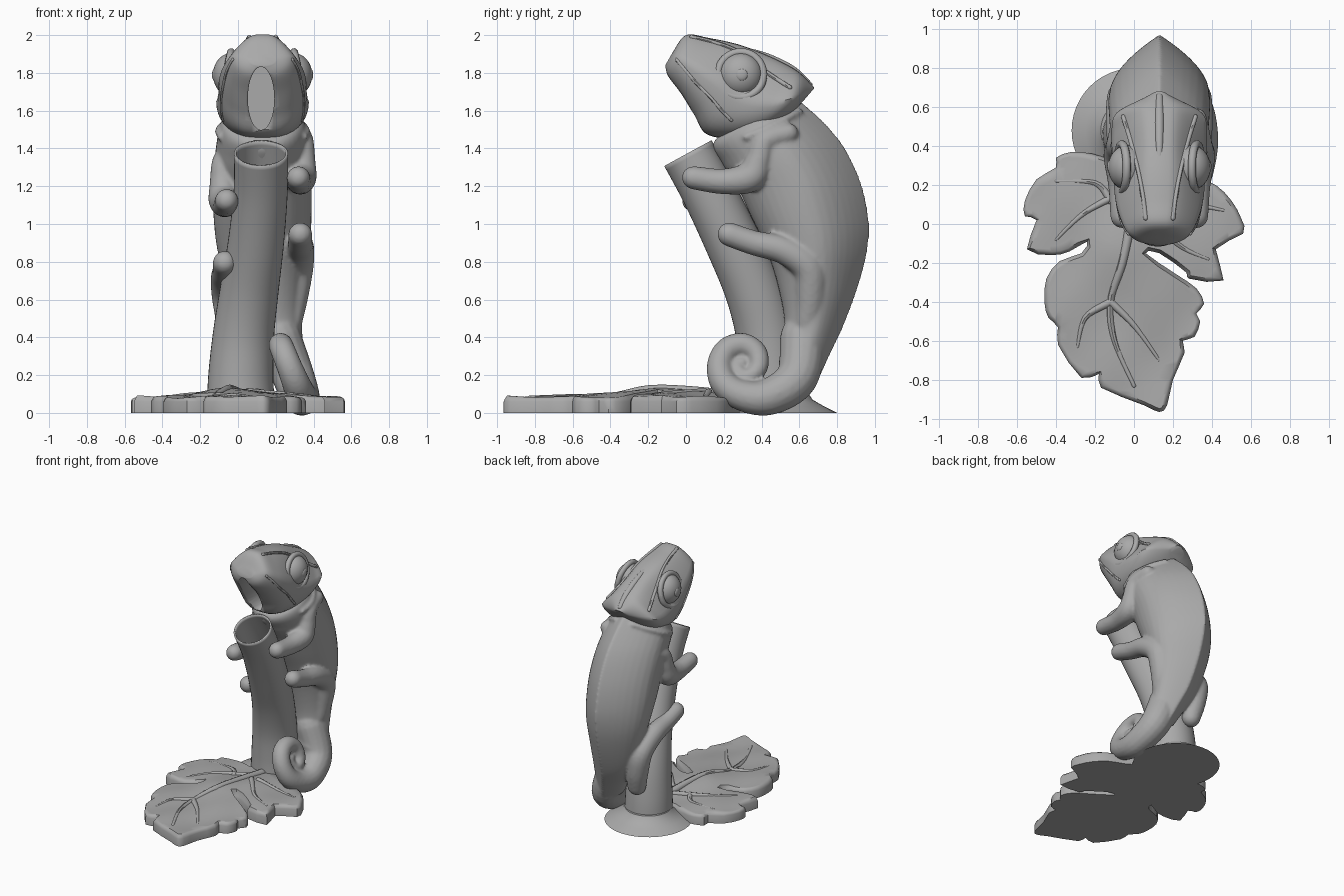
import bpy, bmesh, math
from mathutils import Vector
from mathutils.bvhtree import BVHTree

if "Cube" in bpy.data.objects:
    bpy.data.objects.remove(bpy.data.objects["Cube"])

CX = 0.13  # centre plane of the animal
grey = bpy.data.materials.new("grey")
grey.diffuse_color = (0.4, 0.4, 0.4, 1)
grey.use_nodes = True
grey.node_tree.nodes["Principled BSDF"].inputs["Base Color"].default_value = grey.diffuse_color


def finish(name, bm, angle=45):
    bmesh.ops.recalc_face_normals(bm, faces=bm.faces)
    me = bpy.data.meshes.new(name)
    bm.to_mesh(me)
    bm.free()
    ob = bpy.data.objects.new(name, me)
    bpy.context.collection.objects.link(ob)
    me.materials.append(grey)
    bpy.ops.object.select_all(action='DESELECT')
    ob.select_set(True)
    bpy.context.view_layer.objects.active = ob
    bpy.ops.object.shade_smooth_by_angle(angle=math.radians(angle))
    return ob


def smooth_rows(rows, n=6):
    """Catmull-Rom interpolation of equal-length rows of numbers."""
    out = []
    for i in range(len(rows) - 1):
        p0, p1, p2, p3 = rows[max(i - 1, 0)], rows[i], rows[i + 1], rows[min(i + 2, len(rows) - 1)]
        for k in range(n):
            t = k / n
            out.append([0.5 * (2 * b + (c - a) * t + (2 * a - 5 * b + 4 * c - d) * t * t
                               + (3 * b - a - 3 * c + d) * t ** 3) for a, b, c, d in zip(p0, p1, p2, p3)])
    return out + [list(rows[-1])]


def skin(name, rings, caps=True, angle=45):
    bm = bmesh.new()
    vs = [[bm.verts.new(p) for p in r] for r in rings]
    n = len(vs[0])
    for a, b in zip(vs, vs[1:]):
        for i in range(n):
            bm.faces.new((a[i], a[(i + 1) % n], b[(i + 1) % n], b[i]))
    if caps:
        bm.faces.new(vs[0])
        bm.faces.new(vs[-1])
    return finish(name, bm, angle)


def loft(name, rows, shape, seg=40):
    """rows: y1, z1, y2, z2, centre x, half width."""
    rings = []
    for y1, z1, y2, z2, cx, hw in smooth_rows(rows):
        ring = []
        for i in range(seg):
            x, u = shape(2 * math.pi * i / seg)
            t = (u + 1) / 2
            ring.append((cx + hw * x, y1 + (y2 - y1) * t, z1 + (z2 - z1) * t))
        rings.append(ring)
    return skin(name, rings)


def tube(name, rows, seg=16, n=6, round_ends=True):
    """rows: x, y, z, radius."""
    s = smooth_rows(rows, n)
    pts = [(Vector(r[:3]), r[3]) for r in s]
    if round_ends:
        for end in (0, -1):
            p, r = pts[end]
            d = (p - pts[1 if end == 0 else -2][0]).normalized()
            extra = [(p + d * r * math.sin(a), r * math.cos(a)) for a in (0.4, 0.8, 1.15, 1.45)]
            pts = extra[::-1] + pts if end == 0 else pts + extra
    rings, side = [], None
    for i, (p, r) in enumerate(pts):
        t = (pts[min(i + 1, len(pts) - 1)][0] - pts[max(i - 1, 0)][0]).normalized()
        side = t.orthogonal() if side is None else side - t * side.dot(t)
        side.normalize()
        up = t.cross(side)
        rings.append([p + r * (side * math.cos(2 * math.pi * k / seg) + up * math.sin(2 * math.pi * k / seg))
                      for k in range(seg)])
    return skin(name, rings, round_ends)


def tree(ob):
    return BVHTree.FromPolygons([v.co for v in ob.data.vertices], [p.vertices for p in ob.data.polygons])


def snap(bvh, origin, direction):
    hit = bvh.ray_cast(Vector(origin), Vector(direction))[0]
    return [hit] if hit else []


# body: rounded belly, keeled back
def body_shape(a):
    u, s = math.cos(a), math.sin(a)
    return (math.copysign(1 - u ** 1.8, s) if u > 0 else s), u


body = loft("body", [
    (.36, 1.58, .50, 1.70, CX, .15), (.15, 1.44, .62, 1.64, CX, .22), (.19, 1.32, .81, 1.45, CX, .25),
    (.27, 1.2, .92, 1.24, CX, .26), (.34, 1.05, .968, 1.03, CX, .26), (.42, .88, .96, .85, .135, .245),
    (.48, .70, .91, .66, .145, .21), (.52, .5, .835, .46, .17, .17), (.51, .36, .765, .31, .215, .135),
    (.49, .27, .70, .17, .26, .12)], body_shape)


# head: narrow jaw, flat brow
def head_shape(a):
    u, s = math.cos(a), math.sin(a)
    return math.copysign(abs(s) ** (.55 if u > 0 else .75), s) * (1 - .42 * max(0, u)), u


head = loft("head", [
    (-.11, 1.84, -.07, 1.91, CX, .07), (-.095, 1.78, 0, 2.0, CX, .155), (-.03, 1.69, .12, 1.985, CX, .205),
    (.04, 1.58, .28, 1.95, CX, .23), (.12, 1.47, .44, 1.89, CX, .235), (.33, 1.46, .56, 1.83, CX, .245),
    (.52, 1.55, .62, 1.785, CX, .22), (.62, 1.65, .68, 1.72, CX, .06)], head_shape)
head_bvh, body_bvh = tree(head), tree(body)

# mouth opening
bm = bmesh.new()
bmesh.ops.create_cone(bm, cap_ends=True, segments=40, radius1=1, radius2=1, depth=1)
cutter = finish("mouth_cutter", bm)
cutter.scale = (.07, .167, .5)
cutter.rotation_euler.x = math.radians(90)
cutter.location = (.122, -.03, 1.665)
cutter.hide_render = True
cutter.hide_viewport = True
cut = head.modifiers.new("mouth", 'BOOLEAN')
cut.operation, cut.object, cut.solver = 'DIFFERENCE', cutter, 'EXACT'

# crown keel
tube("crown_keel", [(CX, .3, 1.922, .015), (CX, .42, 1.885, .022), (CX, .56, 1.815, .024), (CX, .65, 1.735, .02)])

flesh = [body]
for side, label in ((1, "right"), (-1, "left")):
    def off(rows, dz=0):
        return [(CX + side * x, y, z + (dz if side < 0 else 0), r) for x, y, z, r in rows]

    # eye with lid ring and pupil
    bm = bmesh.new()
    bmesh.ops.create_uvsphere(bm, u_segments=32, v_segments=20, radius=.115)
    for v in bm.verts:
        v.co = Vector((CX + side * .165 + v.co.x * .85, .29 + v.co.y, 1.79 + v.co.z))
    finish(label + "_eye", bm)
    ring = [(CX + side * (.192 - .025 * math.sin(a)), .29 + .12 * math.cos(a), 1.79 + .12 * math.sin(a), .021)
            for a in (math.pi * k / 8 for k in range(17))]
    tube(label + "_eyelid", ring, seg=10, n=3)
    bm = bmesh.new()
    bmesh.ops.create_uvsphere(bm, u_segments=20, v_segments=12, radius=.032)
    for v in bm.verts:
        v.co = Vector((CX + side * .255 + v.co.x * .4, .295 + v.co.y, 1.79 + v.co.z))
    finish(label + "_pupil", bm)

    # lip line, brow ridge and collar laid on the skin
    lip = [p for y, z in ((-.05, 1.87), (.0, 1.81), (.06, 1.74), (.13, 1.67), (.19, 1.6), (.24, 1.55))
           for p in snap(head_bvh, (CX + side, y, z), (-side, 0, 0))]
    tube(label + "_lip", [(*p, .009) for p in lip], seg=8)
    brow = [p for x, y in ((.07, .03), (.085, .15), (.11, .28), (.145, .42), (.185, .55))
            for p in snap(head_bvh, (CX + side * x, y, 3), (0, 0, -1))]
    tube(label + "_brow", [(*p, .012) for p in brow], seg=8)
    collar = [p for y, z in ((.32, 1.46), (.42, 1.5), (.52, 1.55), (.6, 1.595))
              for p in snap(body_bvh, (CX + side, y, z), (-side, 0, 0))]
    flesh.append(tube(label + "_collar", [(*p, .02) for p in collar], seg=10))

    # limbs
    flesh.append(tube(label + "_arm", off([
        (.19, .54, 1.48, .055), (.205, .42, 1.44, .065), (.21, .385, 1.34, .07), (.205, .34, 1.25, .082),
        (.195, .2, 1.225, .068), (.19, .04, 1.245, .062)], -.12)))
    flesh.append(tube(label + "_leg", off([
        (.14, .64, .48, .07), (.16, .66, .62, .083), (.185, .645, .77, .085), (.2, .52, .86, .075),
        (.2, .36, .9, .066), (.2, .23, .945, .064)], -.15)))

# curled tail
tail = []
for deg, d, r in ((25, .35, .12), (-12, .295, .112), (-50, .215, .098), (-90, .158, .083), (-135, .135, .075),
                  (-180, .122, .068), (-225, .117, .066), (-270, .11, .064), (-315, .1, .058), (-360, .085, .052),
                  (-405, .07, .046), (-450, .055, .04), (-540, .035, .034), (-630, .015, .03)):
    a = math.radians(deg)
    z = .25 + d * math.sin(a)
    x = .27 + (.25 - z) * .4 if deg < 0 else .215
    tail.append((x, .3 + d * math.cos(a), z, r))
flesh.append(tube("tail", tail))

# fuse body, limbs and tail into one soft skin
bpy.ops.object.select_all(action='DESELECT')
for ob in flesh:
    ob.select_set(True)
bpy.context.view_layer.objects.active = body
bpy.ops.object.join()
remesh = body.modifiers.new("fuse", 'REMESH')
remesh.mode, remesh.voxel_size, remesh.use_smooth_shade = 'VOXEL', .011, True
soften = body.modifiers.new("soften", 'SMOOTH')
soften.factor, soften.iterations = .5, 5

# hollow stem
stem = tube("stem", [(.015, .455, .03, .18), (.015, .45, .2, .172), (.03, .425, .42, .162), (.06, .36, .65, .155),
                     (.095, .25, .9, .148), (.12, .12, 1.17, .143), (.122, .01, 1.375, .143)], seg=40, round_ends=False)
wall = stem.modifiers.new("wall", 'SOLIDIFY')
wall.thickness, wall.offset = .012, -1

# round foot
skin("stem_foot", [[(.0 + r * math.cos(a), .48 + r * math.sin(a), z) for a in
                    (2 * math.pi * k / 48 for k in range(48))]
                   for r, z in ((.32, 0), (.25, .035), (.19, .07), (.17, .1))])


# leaf plate
def leaf_z(x, y):
    return .085 + .045 * math.exp(-(x / .25) ** 2 - ((y + .12) / .3) ** 2) + .008 * math.sin(14 * x) * math.sin(11 * y)


outline = [(-.12, .33), (-.21, .36), (-.32, .37), (-.4, .34), (-.4, .29), (-.5, .23), (-.56, .12), (-.56, .04),
           (-.5, .02), (-.55, -.13), (-.42, -.16), (-.33, -.14), (-.24, -.09), (-.27, -.15), (-.38, -.19),
           (-.45, -.28), (-.46, -.4), (-.44, -.48), (-.39, -.53), (-.39, -.62), (-.27, -.79), (-.18, -.77),
           (-.17, -.84), (.05, -.93), (.13, -.965), (.17, -.93), (.2, -.8), (.26, -.66), (.25, -.6), (.31, -.58),
           (.34, -.5), (.32, -.46), (.36, -.41), (.32, -.33), (.22, -.26), (.06, -.15), (.13, -.15), (.27, -.25),
           (.28, -.28), (.46, -.29), (.42, -.13), (.56, -.05), (.55, .03), (.5, .12), (.42, .2), (.3, .25), (.1, .35)]
bm = bmesh.new()
bottom = bm.faces.new([bm.verts.new((x, y, 0)) for x, y in smooth_rows(outline + outline[:1], 2)[:-1]])
top = bmesh.ops.extrude_face_region(bm, geom=[bottom], use_keep_orig=True)
bmesh.ops.translate(bm, vec=(0, 0, .06), verts=[g for g in top['geom'] if isinstance(g, bmesh.types.BMVert)])
bm.normal_update()
face = next(g for g in top['geom'] if isinstance(g, bmesh.types.BMFace))
for width in (.006, .012):
    bmesh.ops.inset_region(bm, faces=[face], thickness=width)
    for v in face.verts:
        v.co.z += .014
inner = bmesh.ops.triangulate(bm, faces=[face])['faces']
edges = list({e for f in inner for e in f.edges if all(g in inner for g in e.link_faces)})
bmesh.ops.subdivide_edges(bm, edges=edges, cuts=5, use_grid_fill=True)
bmesh.ops.triangulate(bm, faces=bm.faces)
for v in bm.verts:
    if v.co.z > .08:
        v.co.z = leaf_z(v.co.x, v.co.y)
finish("leaf", bm, 50)

# leaf veins
veins = [[(.02, .28), (-.02, 0), (-.06, -.2), (-.12, -.4), (-.1, -.6), (0, -.83)],
         [(-.12, -.4), (-.25, -.48), (-.29, -.63)], [(-.12, -.4), (0, -.52), (.13, -.7)],
         [(-.02, .18), (-.25, .06), (-.4, -.08)], [(-.12, .12), (-.2, .21), (-.4, .22)],
         [(.05, .1), (.22, -.1), (.38, -.18)], [(.1, .12), (.3, .1), (.46, .07)]]
for i, path in enumerate(veins):
    tube("vein_%d" % (i + 1), [(x, y, leaf_z(x, y) - .006, (.03 if i == 0 else .022) * (1 - .6 * k / (len(path) - 1)))
                               for k, (x, y) in enumerate(path)], seg=8)
